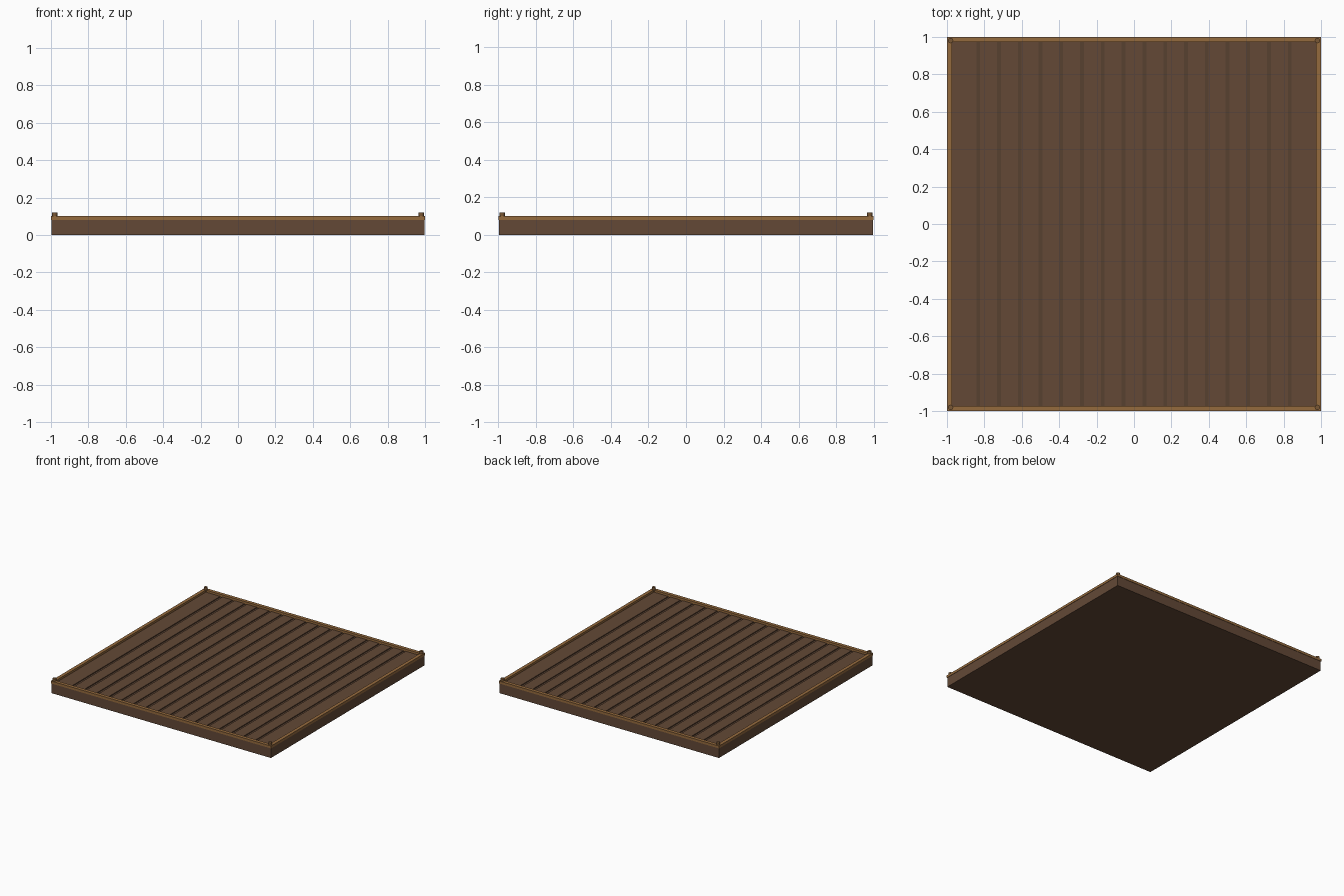
import bpy, math

if "Cube" in bpy.data.objects:
    bpy.data.objects.remove(bpy.data.objects["Cube"])

def material(name, col):
    m = bpy.data.materials.new(name)
    m.diffuse_color = (*col, 1)
    m.use_nodes = True
    m.node_tree.nodes["Principled BSDF"].inputs["Base Color"].default_value = m.diffuse_color
    return m

BROWN = material("brown wood", (0.125, 0.066, 0.037))
DARK = material("dark groove wood", (0.095, 0.052, 0.030))
TRIM = material("light trim wood", (0.30, 0.145, 0.048))
POST = material("peg wood", (0.19, 0.095, 0.035))

def box(name, x0, x1, y0, y1, z0, z1, mat):
    bpy.ops.mesh.primitive_cube_add(size=1, location=((x0 + x1) / 2, (y0 + y1) / 2, (z0 + z1) / 2))
    o = bpy.context.object
    o.name = name
    o.scale = (x1 - x0, y1 - y0, z1 - z0)
    o.data.materials.append(mat)
    return o

# solid platform body, its top is the groove floor
box("platform_base", -0.98, 0.98, -0.98, 0.98, 0, 0.076, DARK).data.materials.append(BROWN)
for p in bpy.data.objects["platform_base"].data.polygons:
    p.material_index = 0 if p.normal.z > 0.5 else 1

# deck planks running front to back
n, pitch, gap = 17, 0.111, 0.02
for i in range(n):
    c = (i - (n - 1) / 2) * pitch
    a, b = c - (pitch - gap) / 2, c + (pitch - gap) / 2
    if i == 0:
        a = -0.975
    if i == n - 1:
        b = 0.975
    box("deck_plank", a, b, -0.975, 0.975, 0.05, 0.083, BROWN)

# side skirts and light trim rails
for s in (-1, 1):
    lo, hi = sorted((s * 0.975, s * 0.997))
    box("side_skirt", lo, hi, -0.997, 0.997, 0, 0.08, BROWN)
    box("end_skirt", -0.975, 0.975, lo, hi, 0, 0.08, BROWN)
    lo, hi = sorted((s * 0.972, s * 1.0))
    box("side_trim", lo, hi, -1.0, 1.0, 0.08, 0.1, TRIM)
    box("end_trim", -0.972, 0.972, lo, hi, 0.08, 0.1, TRIM)

# corner pegs
for sx in (-1, 1):
    for sy in (-1, 1):
        bpy.ops.mesh.primitive_cylinder_add(vertices=12, radius=0.014, depth=0.05,
                                            location=(sx * 0.98, sy * 0.98, 0.095))
        o = bpy.context.object
        o.name = "corner_peg"
        o.data.materials.append(POST)
        bpy.ops.object.shade_smooth_by_angle()
